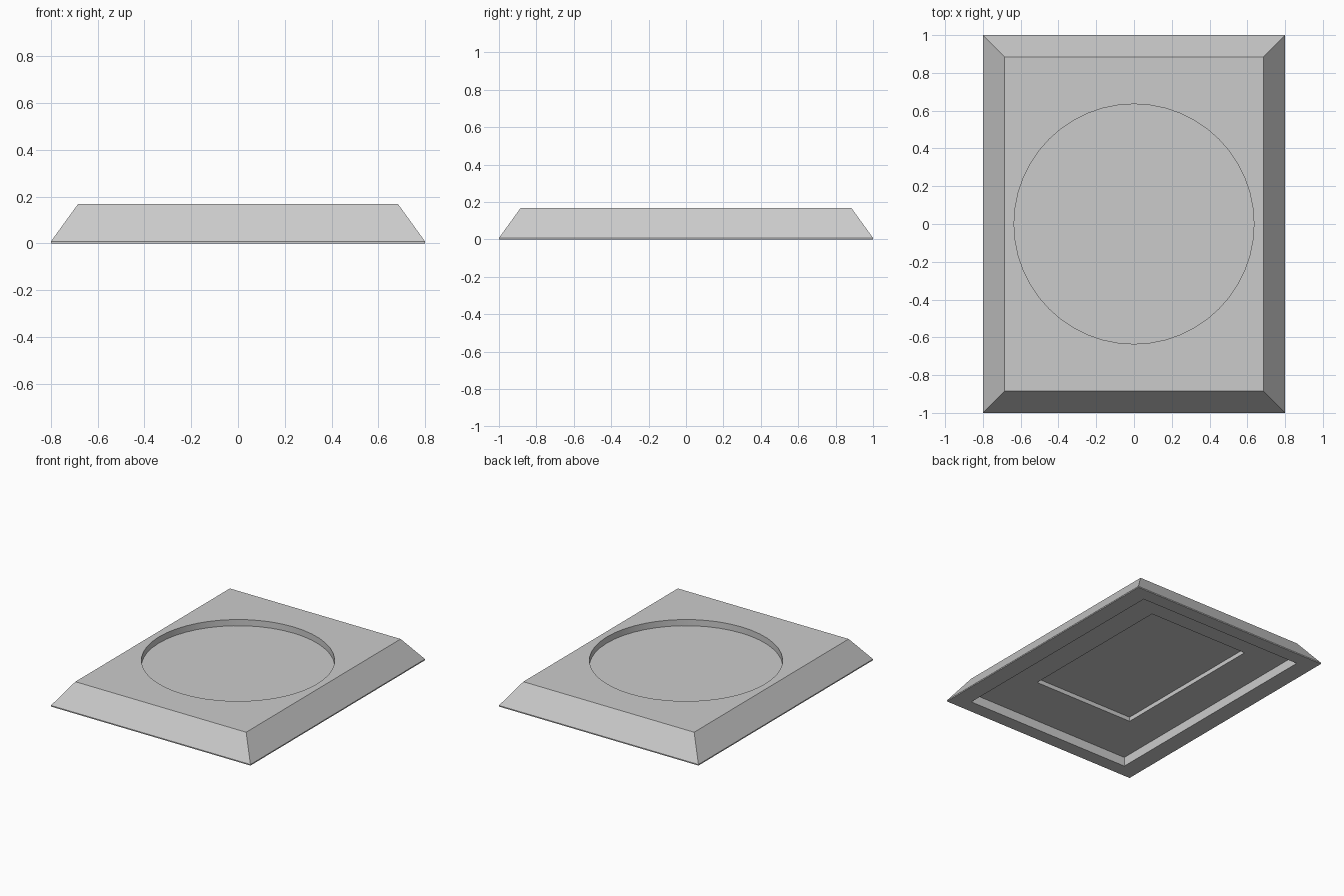
import bpy
import bmesh

cube = bpy.data.objects.get("Cube")
if cube:
    bpy.data.objects.remove(cube, do_unlink=True)

gray = bpy.data.materials.new("plain gray")
gray.use_nodes = True
gray.diffuse_color = (0.6, 0.6, 0.6, 1)
gray.node_tree.nodes["Principled BSDF"].inputs["Base Color"].default_value = (0.6, 0.6, 0.6, 1)


def ring(bm, half_x, half_y, z, cx=0, cy=0):
    """Add a rectangular loop of four vertices."""
    signs = ((-1, -1), (1, -1), (1, 1), (-1, 1))
    return [bm.verts.new((cx + sx * half_x, cy + sy * half_y, z)) for sx, sy in signs]


def bridge(bm, a, b):
    for i in range(4):
        j = (i + 1) % 4
        bm.faces.new((a[i], a[j], b[j], b[i]))


# Sloped body, with a stepped rectangular recess underneath
bm = bmesh.new()
pocket_floor = ring(bm, 0.405, 0.6, 0.098, 0.02, 0.095)
pocket_edge = ring(bm, 0.405, 0.6, 0.067, 0.02, 0.095)
recess_floor = ring(bm, 0.67, 0.9, 0.067)
recess_edge = ring(bm, 0.67, 0.9, 0)
base_edge = ring(bm, 0.8, 1, 0)
band_top = ring(bm, 0.8, 1, 0.008)
top_edge = ring(bm, 0.685, 0.885, 0.167)
rings = [pocket_floor, pocket_edge, recess_floor, recess_edge, base_edge, band_top, top_edge]
for a, b in zip(rings, rings[1:]):
    bridge(bm, a, b)
bm.faces.new(pocket_floor)
bm.faces.new(top_edge)
bmesh.ops.recalc_face_normals(bm, faces=bm.faces)
mesh = bpy.data.meshes.new("tray_body")
bm.to_mesh(mesh)
bm.free()
body = bpy.data.objects.new("tray_body", mesh)
bpy.context.collection.objects.link(body)
mesh.materials.append(gray)

# Round well cut into the top
bpy.ops.mesh.primitive_cylinder_add(vertices=48, radius=0.635, depth=0.2, location=(0, 0, 0.222))
cutter = bpy.context.object
cutter.name = "well_cutter"
cutter.hide_render = True
cutter.data.materials.append(gray)
well = body.modifiers.new("round_well", 'BOOLEAN')
well.operation = 'DIFFERENCE'
well.solver = 'EXACT'
well.object = cutter

bpy.ops.object.select_all(action='DESELECT')
body.select_set(True)
bpy.context.view_layer.objects.active = body
bpy.ops.object.modifier_apply(modifier=well.name)
bpy.data.objects.remove(cutter, do_unlink=True)
bpy.ops.object.shade_smooth_by_angle()
